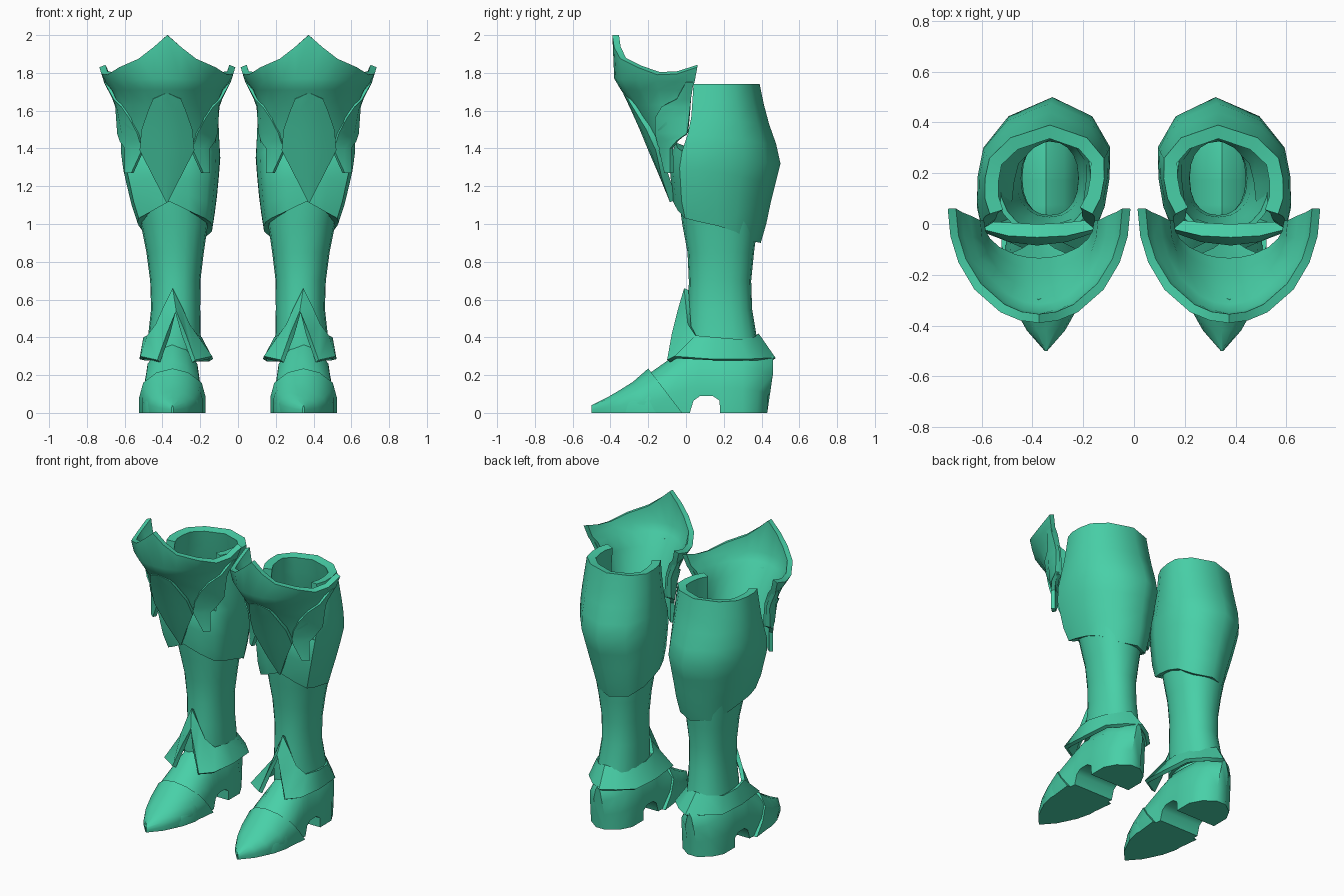
import bpy, bmesh, math

if "Cube" in bpy.data.objects:
    bpy.data.objects.remove(bpy.data.objects["Cube"])

mat = bpy.data.materials.new("jade_green")
mat.diffuse_color = (0.065, 0.63, 0.39, 1)
mat.use_nodes = True
mat.node_tree.nodes["Principled BSDF"].inputs["Base Color"].default_value = mat.diffuse_color


def lerp(table, v):
    """Interpolate the rows of a table keyed by its first column."""
    if v <= table[0][0]:
        return table[0][1:]
    for a, b in zip(table, table[1:]):
        if v <= b[0]:
            t = (v - a[0]) / (b[0] - a[0])
            return [p + (q - p) * t for p, q in zip(a[1:], b[1:])]
    return table[-1][1:]


def skin(name, rows, closed=True, caps=False, thick=0, keep=None, angle=38):
    """Skin rows of points, thicken inwards, mirror to the second boot."""
    bm = bmesh.new()
    vs = [[bm.verts.new(p) for p in r] for r in rows]
    n = len(rows[0])
    for i in range(len(rows) - 1):
        for j in range(n if closed else n - 1):
            k = (j + 1) % n
            if keep is None or keep(i, j):
                bm.faces.new((vs[i][j], vs[i][k], vs[i + 1][k], vs[i + 1][j]))
    if caps:
        bm.faces.new(vs[0])
        bm.faces.new(vs[-1])
        bmesh.ops.recalc_face_normals(bm, faces=bm.faces)
    bmesh.ops.delete(bm, geom=[v for v in bm.verts if not v.link_faces], context='VERTS')
    me = bpy.data.meshes.new(name)
    bm.to_mesh(me)
    bm.free()
    me.materials.append(mat)
    ob = bpy.data.objects.new(name, me)
    bpy.context.collection.objects.link(ob)
    bpy.ops.object.select_all(action='DESELECT')
    bpy.context.view_layer.objects.active = ob
    ob.select_set(True)
    if thick:
        m = ob.modifiers.new("thickness", 'SOLIDIFY')
        m.thickness, m.offset = thick, -1
    m = ob.modifiers.new("pair", 'MIRROR')
    m.use_mirror_merge = False
    for mod in [m.name for m in ob.modifiers]:
        bpy.ops.object.modifier_apply(modifier=mod)
    bpy.ops.object.shade_smooth_by_angle(angle=math.radians(angle))
    return ob


def oval(a, cx, hw, yf, yb, power=1.0):
    """Point on a squarish oval; angle 0 faces front, turning to +x."""
    s, c = math.sin(a), math.cos(a)
    s = math.copysign(abs(s) ** power, s)
    c = math.copysign(abs(c) ** power, c)
    return cx + hw * s, (yf + yb) / 2 - (yb - yf) / 2 * c


# foot and toe cap: arched sections along y
def section(y, hw, zb, zt, slant=0, cx=0.347):
    half = [(1, 0), (1, .35), (.88, .68), (.48, .91)]
    prof = half + [(0, 1)] + [(-u, f) for u, f in reversed(half)]
    pts = []
    for u, f in prof:
        z = max(zb, f * zt)
        bulge = 0.03 * min(max(z - .08, 0) / .12, 1) if y > 0.3 else 0
        pts.append((cx + u * hw, y + bulge + slant * (1 - f), z))
    return pts


foot = [(-.48, .01, 0, .035), (-.42, .065, 0, .07), (-.3, .135, 0, .13),
        (-.2, .16, 0, .205), (-.1, .16, 0, .275), (0, .15, 0, .36), (.02, .15, 0, .37),
        (.04, .15, .065, .38), (.075, .15, .09, .38), (.14, .15, .09, .38),
        (.178, .15, .065, .38), (.18, .15, 0, .38), (.3, .15, 0, .37),
        (.375, .11, 0, .33), (.43, .035, 0, .30)]
skin("foot", [section(*r) for r in foot], caps=True)
cap = [(-.5, .005, 0, .04, 0), (-.42, .075, 0, .08, 0), (-.36, .12, 0, .115, .03),
       (-.28, .155, 0, .165, .08), (-.2, .176, 0, .235, .18)]
skin("toe_cap", [section(*r) for r in cap], caps=True)

# shin tube
N = 20
TURN = [2 * math.pi * j / N for j in range(N)]
shin = [(.31, .34, .145, 0, .39), (.4, .337, .14, 0, .375), (.55, .33, .13, .012, .35),
        (.7, .332, .133, .015, .345), (.85, .333, .152, .008, .36),
        (1, .337, .178, -.02, .38), (1.18, .35, .2, -.045, .40)]
skin("shin", [[(*oval(a, *r[1:], .9), r[0]) for a in TURN] for r in shin], thick=.02)

# calf shell: angular section, slanted lower edge, open above the knee at the front
calf = [(.88, .335, .175, -.03, .39), (1, .337, .197, -.04, .425),
        (1.12, .347, .225, -.07, .45), (1.34, .363, .26, -.09, .505),
        (1.46, .367, .258, -.04, .465), (1.57, .365, .252, -.01, .425),
        (1.74, .36, .235, .005, .39)]
# across, front-to-back share, lower edge height
half = [(0, 0, 1.12), (.45, .03, 1.07), (.86, .09, 1.03), (.97, .25, 1.01),
        (1, .45, .99), (.96, .66, .96), (.64, .87, .91), (0, 1, .9)]
ring = half + [(-u, v, z) for u, v, z in half[-2:0:-1]]
STEPS = 8


def calf_point(u, v, zb, t):
    z = zb + (1.74 - zb) * t
    cx, hw, yf, yb = lerp(calf, z)
    y = yf + (yb - yf) * v
    return cx + u * hw - 0.1 * (y - 0.1), y, z


skin("calf_shell", [[calf_point(*p, i / STEPS) for p in ring] for i in range(STEPS + 1)],
     thick=.055, keep=lambda i, j: i < 4 or 2 <= j < len(ring) - 2, angle=55)

# flared knee guard with a peaked rim
guard = [(1.40, .25, -.165, 0), (1.5, .255, -.215, .01), (1.63, .265, -.285, .01),
         (1.71, .30, -.345, .03), (1.77, .335, -.38, .045), (1.80, .36, -.39, .06)]
peak = [(0, .2), (12, .135), (25, .075), (45, .03), (62, -.01), (78, -.005), (90, .03)]
ARC = [-90, -76, -62, -45, -25, -12, 0, 12, 25, 45, 62, 76, 90]
rows = []
for i, (z, hw, yf, ye) in enumerate(guard):
    row = []
    for d in ARC:
        x, y = oval(math.radians(d), .374, hw, yf, 2 * ye - yf)
        lift = lerp(peak, abs(d))[0] if i == 5 else .07 * (abs(d) / 90) ** 2 if i == 0 else 0
        if i == 4:
            lift = -.02 * abs(d) / 90
        row.append((x, y, z + lift))
    rows.append(row)
skin("knee_guard", rows, closed=False, thick=.035)

# side wings overlapping the guard and closing it against the calf shell
for name, s in (("outer_wing", 1), ("inner_wing", -1)):
    wing = [(1.27, -.115, -.085), (1.40, -.145, -.085), (1.44, -.155, -.05),
            (1.48, -.165, .005), (1.56, -.165, .015), (1.62, -.13, .022), (1.66, -.05, .026),
            (1.75, .0, .04)]
    rows = []
    for z, y0, y1 in wing:
        hw, yf, ye = lerp(guard, z)
        row = []
        for y in (y0, (y0 + y1) / 2, y1):
            w = math.sqrt(max(.2, 1 - ((ye - y) / (ye - yf)) ** 2))
            row.append((.374 + s * (hw * w + .012), y, z))
        rows.append(row if s > 0 else row[::-1])
    skin(name, rows, closed=False, thick=.025)

# kite-shaped knee plate: arched top, pointed bottom
kite = [(1.115, .004, -.085), (1.25, .073, -.14), (1.39, .145, -.20),
        (1.5, .135, -.245), (1.6, .1, -.29), (1.66, .075, -.318), (1.69, .01, -.333)]
skin("knee_plate", [[(.376 + u * w, y + 1.9 * (u * w) ** 2, z)
                     for u in (-1, -.5, 0, .5, 1)] for z, w, y in kite],
     closed=False, thick=.04)

# ankle cuff: flared band rising to a chevron at the front
cuff = [(0, -.01, .66, 0, -.045, .54), (.05, 0, .56, .05, -.075, .42),
        (.09, .01, .47, .10, -.10, .28), (.135, .05, .41, .19, -.06, .30),
        (.155, .16, .40, .195, .14, .285), (.135, .28, .39, .18, .33, .285),
        (.065, .36, .40, .09, .42, .29), (0, .385, .42, 0, .475, .29)]
loop = [(1, c) for c in cuff] + [(-1, c) for c in cuff[-2:0:-1]]
bottom = [(.327 + s * c[3], c[4], c[5]) for s, c in loop]
top = [(.346 + s * c[0], c[1], c[2]) for s, c in loop]
skin("ankle_cuff", [bottom, top], thick=.025, angle=50)
